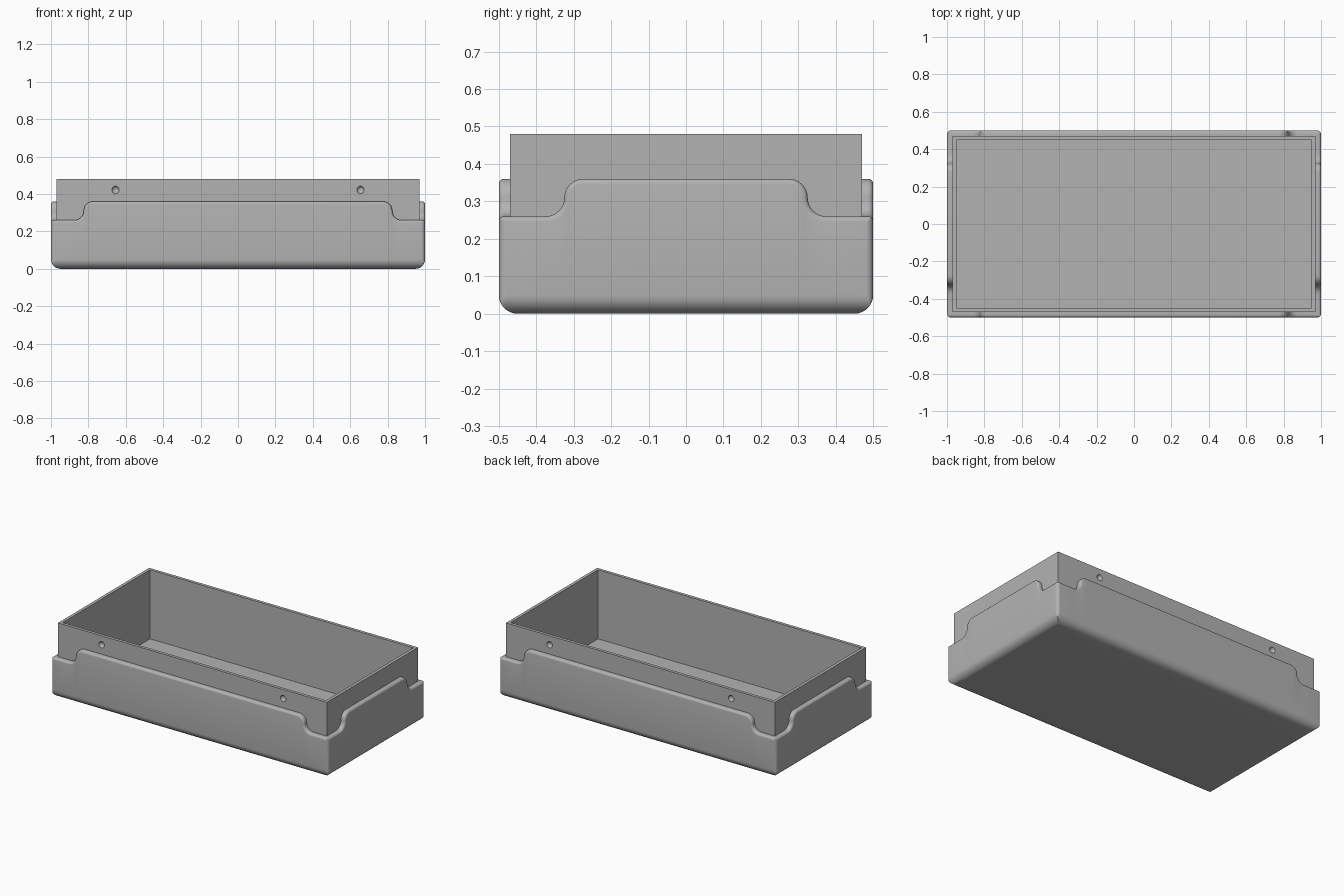
import bpy, bmesh
from math import sin, cos, pi, radians

if "Cube" in bpy.data.objects:
    bpy.data.objects.remove(bpy.data.objects["Cube"])

HX, HY = 1.0, 0.5            # outer half sizes
LOW, HIGH = 0.26, 0.36       # rim heights at corners and along walls
WALL, CORNER, FOOT, LIP, BEND = 0.03, 0.02, 0.05, 0.014, 0.05

grey = bpy.data.materials.new("plain grey")
grey.use_nodes = True
grey.diffuse_color = (0.45, 0.45, 0.45, 1)
grey.node_tree.nodes["Principled BSDF"].inputs["Base Color"].default_value = grey.diffuse_color


def make_object(name, bm):
    mesh = bpy.data.meshes.new(name)
    bm.normal_update()
    bm.to_mesh(mesh)
    bm.free()
    mesh.materials.append(grey)
    obj = bpy.data.objects.new(name, mesh)
    bpy.context.collection.objects.link(obj)
    return obj


def shade(obj):
    bpy.ops.object.select_all(action="DESELECT")
    obj.select_set(True)
    bpy.context.view_layer.objects.active = obj
    bpy.ops.object.shade_smooth_by_angle(angle=radians(35))


def half_rim(length):
    """Rim line from a corner to the plateau: (along, height, normal)."""
    steps = [i / 8 * pi / 2 for i in range(9)]
    mid = (LOW + HIGH) / 2
    line = [(length - CORNER, LOW, 0, 1)]
    c = length - 0.125
    line += [(c - BEND * sin(a), mid - BEND * cos(a), sin(a), cos(a)) for a in steps]
    c -= 2 * BEND
    line += [(c + BEND * cos(a), mid + BEND * sin(a), cos(a), sin(a)) for a in steps[1:]]
    return line


def wall_rim(length):
    right = half_rim(length)
    left = [(-s, z, -ns, nz) for s, z, ns, nz in right]
    return left + right[::-1]


# Columns around the shell, counter-clockwise: x, y, height, rim normal
columns = []
for sx, sy, along_x in ((1, -1, True), (1, 1, False), (-1, 1, True), (-1, -1, False)):
    for s, z, ns, nz in wall_rim(HX if along_x else HY):
        if along_x:
            columns.append((-sy * s, sy * HY, z, -sy * ns, 0, nz))
        else:
            columns.append((sx * HX, sx * s, z, 0, sx * ns, nz))
    # rounded vertical corner at the end of each wall
    start = {(1, -1): -pi / 2, (1, 1): 0, (-1, 1): pi / 2, (-1, -1): pi}[(sx, sy)]
    for i in range(1, 6):
        a = start + i / 6 * pi / 2
        columns.append((sx * (HX - CORNER) + CORNER * cos(a),
                        sy * (HY - CORNER) + CORNER * sin(a), LOW, 0, 0, 1))


def inset(x, y, d):
    return max(d - HX, min(HX - d, x)), max(d - HY, min(HY - d, y))


# Outer shell: rounded foot, straight wall, rounded lip
bm = bmesh.new()
rings = []
for i in range(9):
    a = i / 8 * pi / 2
    d, z = FOOT * (1 - sin(a)), FOOT * (1 - cos(a))
    rings.append([bm.verts.new((*inset(x, y, d), z)) for x, y, *_ in columns])
for i in range(6):
    a = i / 5 * pi / 2
    d, drop = LIP * (1 - cos(a)), LIP * (1 - sin(a))
    rings.append([bm.verts.new((*inset(x - nx * drop, y - ny * drop, d), h - nz * drop))
                  for x, y, h, nx, ny, nz in columns])
rings.append([bm.verts.new((*inset(x, y, WALL + 0.002), h)) for x, y, h, *_ in columns])
n = len(columns)
for low, up in zip(rings, rings[1:]):
    for i in range(n):
        j = (i + 1) % n
        bm.faces.new((low[i], low[j], up[j], up[i]))
bmesh.ops.remove_doubles(bm, verts=bm.verts, dist=0.00005)
boundary = [e for e in bm.edges if e.is_boundary and all(v.co.z < 0.001 for v in e.verts)]
bmesh.ops.contextual_create(bm, geom=boundary)
bmesh.ops.recalc_face_normals(bm, faces=bm.faces)
bottom = min(bm.faces, key=lambda f: f.calc_center_median().z)
if bottom.normal.z > 0:
    bmesh.ops.reverse_faces(bm, faces=bm.faces)
shell = make_object("outer_shell", bm)
shade(shell)

# Inner tray: open box standing above the shell
TOP, BASE, FLOOR, THICK = 0.48, 0.015, 0.03, 0.02
bm = bmesh.new()
bmesh.ops.create_cube(bm, size=1)
for v in bm.verts:
    v.co.x *= 2 * (HX - WALL)
    v.co.y *= 2 * (HY - WALL)
    v.co.z = TOP if v.co.z > 0 else BASE
bm.normal_update()
lid = max(bm.faces, key=lambda f: f.calc_center_median().z)
bmesh.ops.inset_region(bm, faces=[lid], thickness=THICK, use_even_offset=True)
pit = bmesh.ops.extrude_face_region(bm, geom=[lid])
for v in pit["geom"]:
    if isinstance(v, bmesh.types.BMVert):
        v.co.z = FLOOR
if lid.is_valid:
    bmesh.ops.delete(bm, geom=[lid], context="FACES_ONLY")
bmesh.ops.recalc_face_normals(bm, faces=bm.faces)
tray = make_object("inner_tray", bm)

# Round dimples in the front and back of the tray
bm = bmesh.new()
for sx in (-1, 1):
    for sy in (-1, 1):
        ball = bmesh.ops.create_uvsphere(bm, u_segments=24, v_segments=12, radius=0.021)
        bmesh.ops.translate(bm, verts=ball["verts"],
                            vec=(sx * 0.655, sy * (HY - WALL + 0.006), 0.422))
cutter = make_object("dimple_cutter", bm)
cutter.hide_render = True
cut = tray.modifiers.new("dimples", "BOOLEAN")
cut.operation = "DIFFERENCE"
cut.solver = "EXACT"
cut.object = cutter
bpy.ops.object.select_all(action="DESELECT")
bpy.context.view_layer.objects.active = tray
tray.select_set(True)
bpy.ops.object.modifier_apply(modifier=cut.name)
bpy.data.objects.remove(cutter)
shade(tray)
